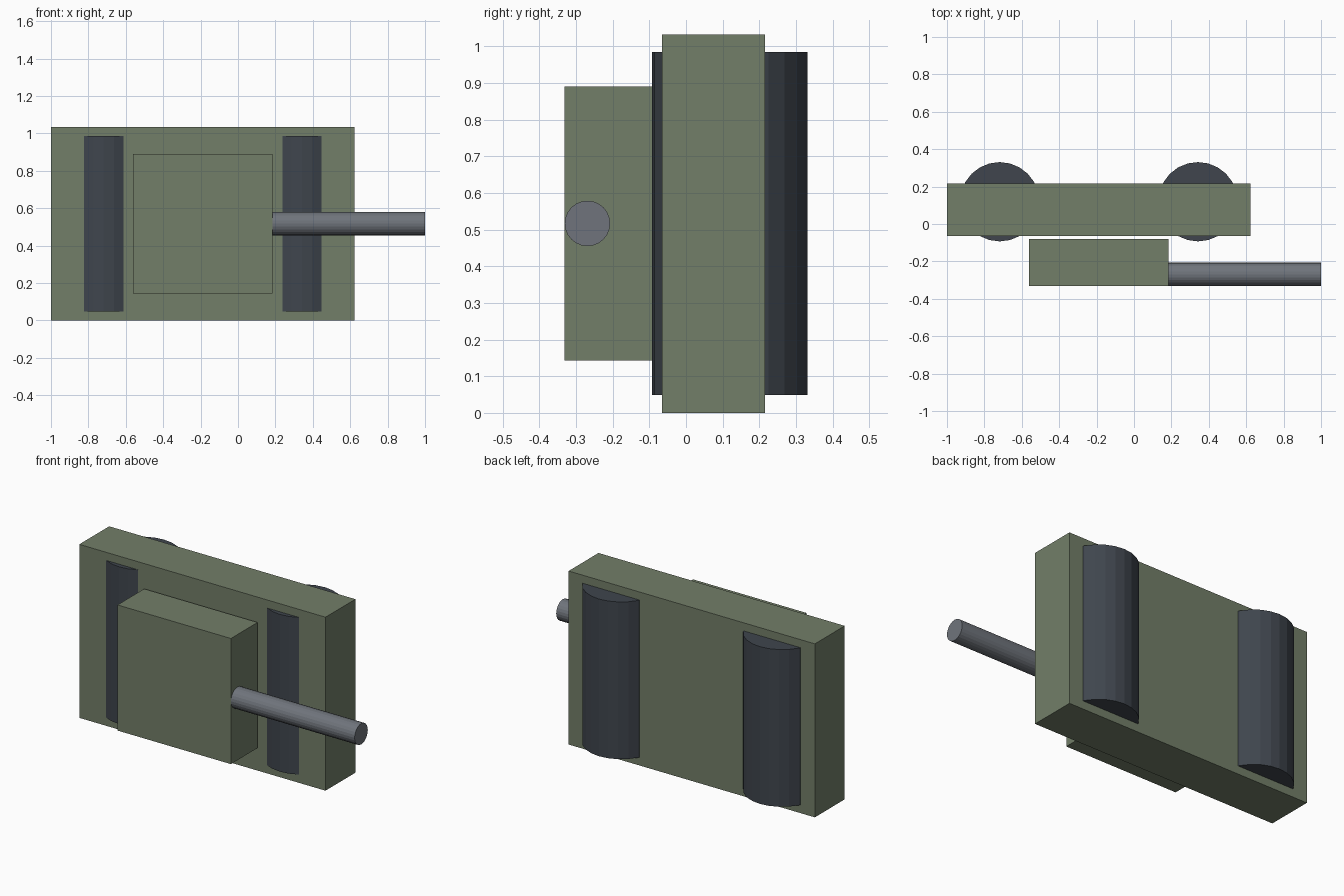
import bpy
from math import pi

if "Cube" in bpy.data.objects:
    bpy.data.objects.remove(bpy.data.objects["Cube"])


def material(name, rgb):
    m = bpy.data.materials.new(name)
    m.diffuse_color = (*rgb, 1)
    m.use_nodes = True
    m.node_tree.nodes["Principled BSDF"].inputs["Base Color"].default_value = m.diffuse_color
    return m


olive = material("olive_paint", (0.17, 0.21, 0.14))
dark = material("dark_rubber", (0.05, 0.06, 0.075))
steel = material("steel", (0.16, 0.175, 0.2))


def box(name, lo, hi, mat):
    centre = [(a + b) / 2 for a, b in zip(lo, hi)]
    bpy.ops.mesh.primitive_cube_add(size=1, location=centre)
    ob = bpy.context.object
    ob.name = name
    ob.scale = [b - a for a, b in zip(lo, hi)]
    bpy.ops.object.transform_apply(location=False, rotation=False, scale=True)
    ob.data.materials.append(mat)


def rod(name, centre, radius, length, mat, rotation=(0, 0, 0)):
    bpy.ops.mesh.primitive_cylinder_add(vertices=24, radius=radius, depth=length,
                                        location=centre, rotation=rotation)
    ob = bpy.context.object
    ob.name = name
    ob.data.materials.append(mat)


# Hull slab and the turret floating just in front of it
box("hull", (-1, -0.065, 0), (0.622, 0.216, 1.033), olive)
box("turret", (-0.562, -0.331, 0.143), (0.185, -0.08, 0.891), olive)

# Full-width rollers passing through the hull
for name, x in (("left_roller", -0.718), ("right_roller", 0.342)):
    rod(name, (x, 0.119, 0.517), 0.212, 0.936, dark)

# Gun barrel from the turret's side
rod("barrel", (0.5925, -0.269, 0.517), 0.062, 0.815, steel, (0, pi / 2, 0))
